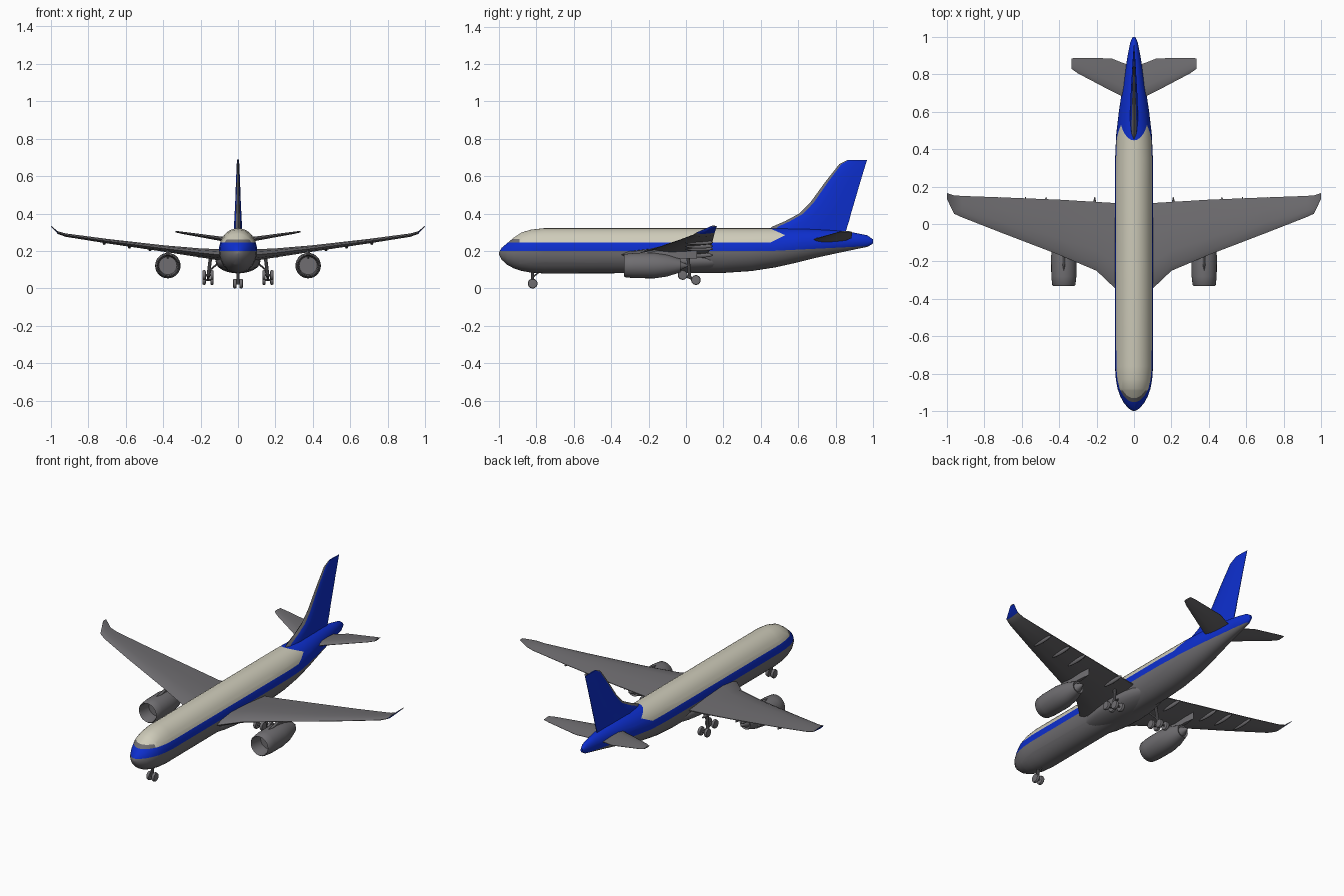
import bpy, bmesh, math
from mathutils import Vector

cube = bpy.data.objects.get("Cube")
if cube:
    bpy.data.objects.remove(cube, do_unlink=True)


def make_material(name, rgb):
    m = bpy.data.materials.new(name)
    m.use_nodes = True
    m.diffuse_color = (*rgb, 1)
    m.node_tree.nodes["Principled BSDF"].inputs["Base Color"].default_value = (*rgb, 1)
    return m


GREY, BLUE, CREAM = 0, 1, 2
MATS = [make_material("warm_grey", (0.16, 0.155, 0.165)),
        make_material("royal_blue", (0.004, 0.028, 0.62)),
        make_material("cream", (0.62, 0.60, 0.49))]


def finish(name, bm, angle=35):
    bmesh.ops.recalc_face_normals(bm, faces=bm.faces)
    mesh = bpy.data.meshes.new(name)
    bm.to_mesh(mesh)
    bm.free()
    for m in MATS:
        mesh.materials.append(m)
    ob = bpy.data.objects.new(name, mesh)
    bpy.context.collection.objects.link(ob)
    bpy.ops.object.select_all(action="DESELECT")
    ob.select_set(True)
    bpy.context.view_layer.objects.active = ob
    bpy.ops.object.shade_smooth_by_angle(angle=math.radians(angle))
    return ob


def bridge(bm, loops):
    """Skin closed loops of points; returns (face, section, column) records."""
    rows = [[bm.verts.new(p) for p in loop] for loop in loops]
    n, records = len(rows[0]), []
    for s, (a, b) in enumerate(zip(rows, rows[1:])):
        for i in range(n):
            j = (i + 1) % n
            records.append((bm.faces.new((a[i], a[j], b[j], b[i])), s, i))
    bm.faces.new(rows[0])
    bm.faces.new(rows[-1])
    return records


def ellipse(x, y, z, rx, rz, n):
    return [(x + rx * math.cos(math.tau * i / n), y, z + rz * math.sin(math.tau * i / n))
            for i in range(n)]


AIRFOIL = [(0, 0), (0.08, 0.6), (0.3, 1), (0.65, 0.7), (1, 0.1),
           (1, -0.1), (0.65, -0.7), (0.3, -1), (0.08, -0.6)]


def wing_loops(sections, side=1):
    """Sections are (x, leading y, trailing y, z, half thickness)."""
    return [[(side * x, le + (te - le) * u, z + t * v) for u, v in AIRFOIL]
            for x, le, te, z, t in sections]


def rod(name, a, b, radius, segs=10):
    a, b = Vector(a), Vector(b)
    bm = bmesh.new()
    bmesh.ops.create_cone(bm, cap_ends=True, segments=segs, radius1=radius,
                          radius2=radius, depth=(b - a).length)
    rot = (b - a).to_track_quat("Z", "Y").to_matrix().to_4x4()
    rot.translation = (a + b) / 2
    bm.transform(rot)
    return finish(name, bm)


def wheel(name, x, y, z, r, width):
    bm = bmesh.new()
    profile = [(-0.5, 0.6), (-0.45, 0.9), (-0.2, 1), (0.2, 1), (0.45, 0.9), (0.5, 0.6)]
    bridge(bm, [[(x + w * width, y + r * k * math.cos(math.tau * i / 18),
                  z + r * k * math.sin(math.tau * i / 18)) for i in range(18)]
                for w, k in profile])
    return finish(name, bm, 40)


def pod(name, centre, size):
    bm = bmesh.new()
    bmesh.ops.create_uvsphere(bm, u_segments=20, v_segments=12, radius=1)
    for v in bm.verts:
        v.co = Vector([c + s * k for c, s, k in zip(centre, size, v.co)])
    return finish(name, bm, 60)


# Fuselage stations: y, bottom, top, half width
BODY = [(-1, .183, .193, .006), (-.985, .153, .218, .03), (-.955, .126, .243, .055),
        (-.92, .107, .272, .074), (-.88, .094, .299, .088), (-.83, .085, .314, .097),
        (-.76, .08, .322, .102), (.2, .083, .322, .102), (.35, .093, .322, .101),
        (.48, .113, .322, .095), (.6, .14, .322, .081), (.7, .165, .318, .066),
        (.8, .187, .31, .05), (.9, .208, .298, .034), (.97, .222, .284, .02),
        (1, .24, .262, .007)]
bm = bmesh.new()
bridge(bm, [ellipse(0, y, (lo + hi) / 2, w, (hi - lo) / 2, 36) for y, lo, hi, w in BODY])
# Paint boundaries cut into the skin: belly line, stripe top, windscreen, tail chevron
CUTS = {"belly": ((0, 0, .2), (0, 0, 1)), "belly_aft": ((0, .45, .2), (0, -.05, 1)),
        "stripe": ((0, 0, .245), (0, 0, 1)), "screen_top": ((0, 0, .263), (0, 0, 1)),
        "screen_back": ((0, -.89, 0), (0, 1, 0)),
        "tail_high": ((0, .53, .285), (0, .04, .09)),
        "tail_low": ((0, .53, .285), (0, -.04, .08))}
for co, no in CUTS.values():
    geom = bm.verts[:] + bm.edges[:] + bm.faces[:]
    bmesh.ops.bisect_plane(bm, geom=geom, plane_co=co, plane_no=no, dist=1e-5)


def above(name, p):
    co, no = CUTS[name]
    return (p - Vector(co)).dot(Vector(no)) > 0


for f in bm.faces:
    p = f.calc_center_median()
    if not above("belly_aft" if p.y > .45 else "belly", p):
        f.material_index = GREY
    elif not above("stripe", p) or above("tail_high", p) or not above("tail_low", p):
        f.material_index = BLUE
    elif not above("screen_back", p) and not above("screen_top", p):
        f.material_index = GREY
    else:
        f.material_index = CREAM
finish("fuselage", bm, 50)

# Belly fairing between the wings
pod("belly_fairing", (0, -.08, .145), (.12, .34, .064))

# Fin with grey leading edge: z, leading y, trailing y, half thickness
FIN = [(.29, .42, .85, .024), (.33, .46, .862, .022), (.36, .53, .872, .02),
       (.4, .605, .882, .018), (.46, .665, .9, .015), (.57, .745, .932, .011),
       (.665, .82, .961, .007), (.688, .865, .969, .004)]
bm = bmesh.new()
for f in bm.faces:
    f.material_index = BLUE
records = bridge(bm, [[(t * v, le + (te - le) * u, z) for u, v in AIRFOIL]
                      for z, le, te, t in FIN])
for f in bm.faces:
    f.material_index = BLUE
for f, s, i in records:
    if i in (0, len(AIRFOIL) - 1):
        f.material_index = GREY
finish("tail_fin", bm)

WING = [(0, -.42, .11, .172, .032), (.1, -.345, .112, .18, .03), (.2, -.25, .118, .19, .024),
        (.4, -.165, .13, .214, .017), (.7, -.05, .142, .253, .012),
        (.92, .036, .15, .285, .009), (.962, .055, .153, .298, .007),
        (1, .135, .165, .333, .003)]
STABILISER = [(0, .64, .84, .252, .014), (.07, .685, .865, .262, .013),
              (.12, .71, .885, .27, .011), (.3, .805, .888, .298, .006),
              (.335, .83, .885, .304, .004)]
ENGINE = [(-.25, .004), (-.25, .048), (-.318, .052), (-.331, .057), (-.325, .062),
          (-.28, .067), (-.17, .068), (-.1, .058), (-.03, .036), (-.035, .026), (.01, .004)]

for side, label in ((1, "left"), (-1, "right")):
    # Wing, blue beneath the upturned tip
    bm = bmesh.new()
    for f, s, i in bridge(bm, wing_loops(WING, side)):
        if s == len(WING) - 2 and i > 4:
            f.material_index = BLUE
    finish(label + "_wing", bm)

    bm = bmesh.new()
    bridge(bm, wing_loops(STABILISER, side))
    finish(label + "_stabiliser", bm)

    # Engine nacelle with open intake, and its pylon
    ex = side * .375
    bm = bmesh.new()
    bridge(bm, [ellipse(ex, y, .122, r, r, 28) for y, r in ENGINE])
    finish(label + "_engine", bm)
    bm = bmesh.new()
    bridge(bm, [[(ex + .009 * sx, y, z) for sx, y in
                 ((0, front), (1, front + .04), (1, .0), (0, .06), (-1, .0), (-1, front + .04))]
                for z, front in ((.16, -.27), (.19, -.25), (.208, -.16))])
    finish(label + "_pylon", bm)

    # Flap track fairings
    for k, (x, z) in enumerate(((.21, .178), (.47, .212), (.58, .226), (.715, .246))):
        pod(f"{label}_flap_fairing_{k + 1}", (side * x, .07, z), (.009, .075, .013))

    # Main gear: leaning leg, brace, tilted bogie, four wheels
    gx = side * .16
    rod(label + "_gear_leg", (gx, .02, .06), (side * .145, .01, .18), .009)
    rod(label + "_gear_brace", (gx, .02, .09), (side * .1, -.01, .14), .005)
    rod(label + "_bogie", (gx, -.018, .072), (gx, .053, .045), .007)
    for k, (y, z) in enumerate(((-.018, .072), (.053, .045))):
        rod(f"{label}_axle_{k + 1}", (gx - .025, y, z), (gx + .025, y, z), .005)
        for dx in (-.021, .021):
            wheel(f"{label}_main_wheel", gx + dx, y, z, .026, .018)

# Nose gear
rod("nose_gear_leg", (0, -.82, .026), (0, -.82, .11), .008)
rod("nose_gear_brace", (0, -.82, .06), (0, -.77, .1), .004)
rod("nose_axle", (-.02, -.82, .026), (.02, -.82, .026), .005)
for dx in (-.017, .017):
    wheel("nose_wheel", dx, -.82, .026, .026, .018)
